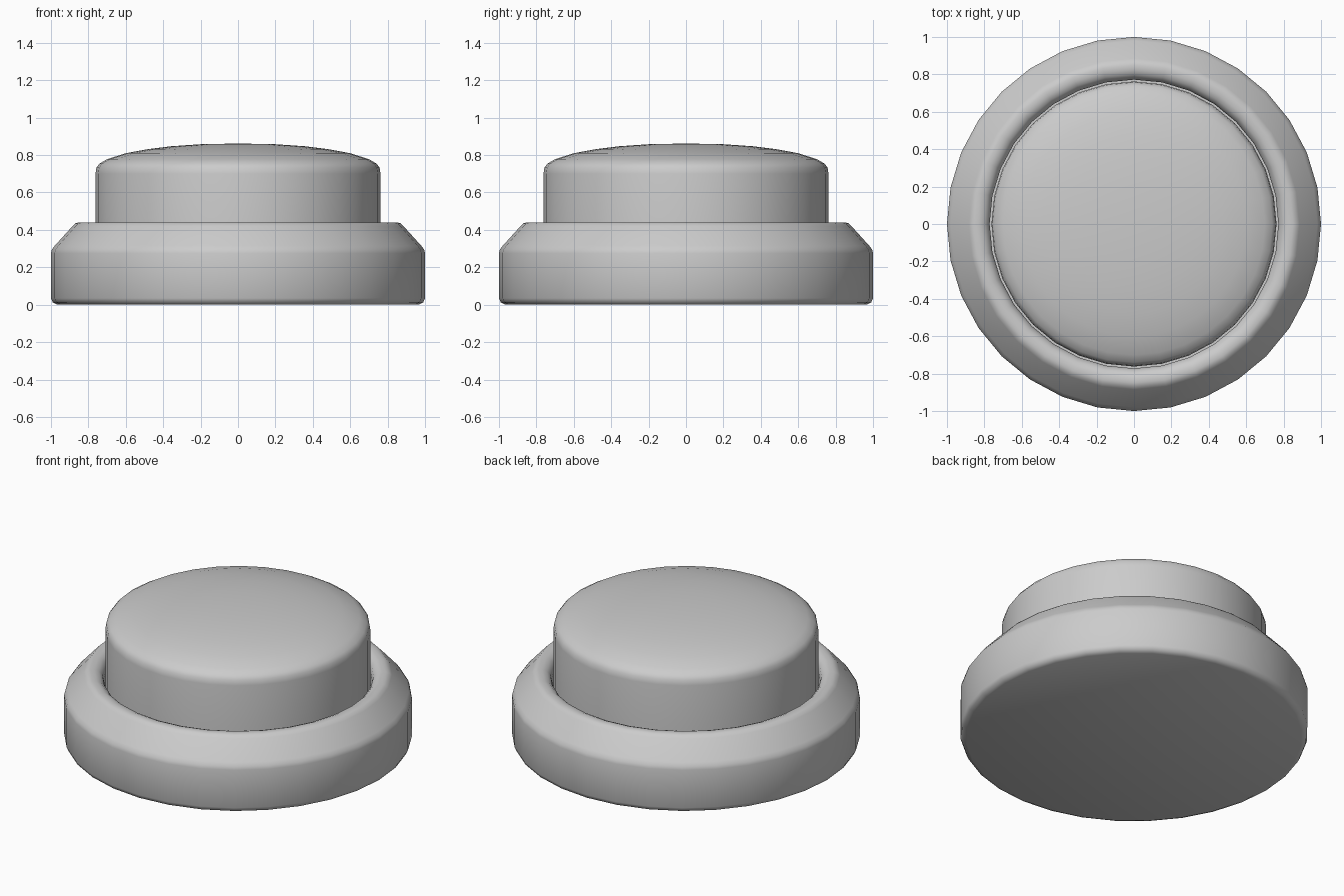
import bpy, bmesh, math

if "Cube" in bpy.data.objects:
    bpy.data.objects.remove(bpy.data.objects["Cube"])

SIDES = 32

def lathe(name, profile, angle):
    """Spin an (r, z) profile around z; ends on the axis become single points."""
    bm = bmesh.new()
    rings = []
    for r, z in profile:
        n = 1 if r == 0 else SIDES
        rings.append([bm.verts.new((r * math.cos(2 * math.pi * i / SIDES),
                                    r * math.sin(2 * math.pi * i / SIDES), z))
                      for i in range(n)])
    for a, b in zip(rings, rings[1:]):
        for i in range(SIDES):
            j = (i + 1) % SIDES
            quad = [a[i % len(a)], a[j % len(a)], b[j % len(b)], b[i % len(b)]]
            bm.faces.new(list(dict.fromkeys(quad)))
    bmesh.ops.recalc_face_normals(bm, faces=bm.faces)
    mesh = bpy.data.meshes.new(name)
    bm.to_mesh(mesh)
    bm.free()
    ob = bpy.data.objects.new(name, mesh)
    bpy.context.collection.objects.link(ob)
    bpy.ops.object.select_all(action='DESELECT')
    ob.select_set(True)
    bpy.context.view_layer.objects.active = ob
    bpy.ops.object.shade_smooth_by_angle(angle=math.radians(angle))
    return ob

# Base housing: bevelled foot, sloped shoulder, rounded lip and shallow well
lathe("button_base", [
    (0, 0), (0.965, 0), (0.99, 0.012), (1.0, 0.035),
    (1.0, 0.275), (0.995, 0.295), (0.98, 0.315),
    (0.885, 0.42), (0.87, 0.435), (0.85, 0.44),
    (0.825, 0.44), (0.80, 0.43), (0.78, 0.41), (0.772, 0.38),
    (0.772, 0.30), (0, 0.30)], 50)

# Push cap: straight wall, rounded rim and gently domed top
lathe("push_cap", [
    (0, 0.30), (0.762, 0.30), (0.762, 0.70), (0.757, 0.733),
    (0.74, 0.755), (0.70, 0.778), (0.60, 0.81), (0.48, 0.832),
    (0.36, 0.847), (0.20, 0.858), (0, 0.862)], 50)
